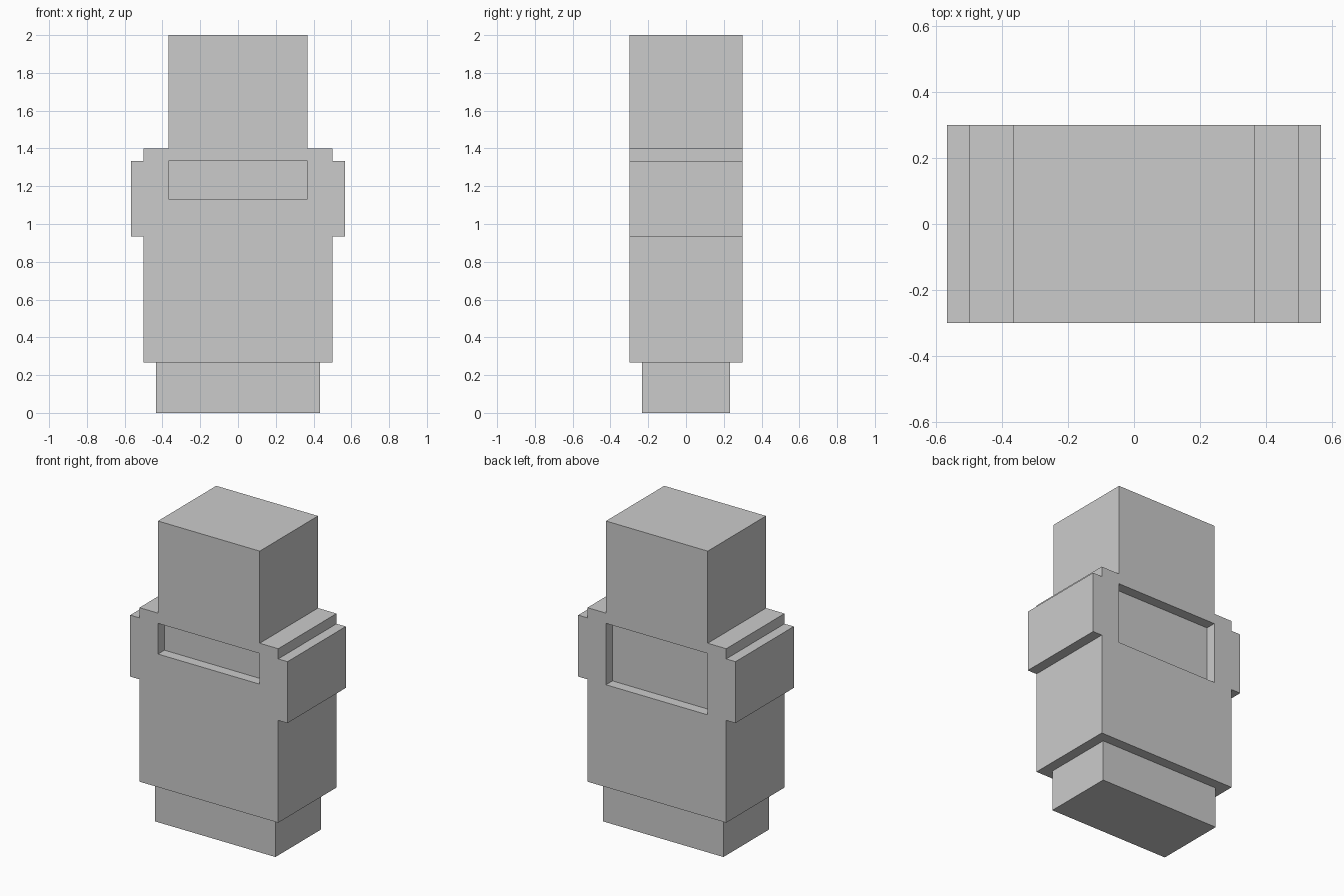
import bpy, bmesh

if "Cube" in bpy.data.objects:
    bpy.data.objects.remove(bpy.data.objects["Cube"])

U = 1 / 15  # the model sits on a grid of fifteenths


def box(name, x, y, z):
    """Box from (min, max) pairs in grid steps."""
    bm = bmesh.new()
    bmesh.ops.create_cube(bm, size=1)
    for v in bm.verts:
        for i, (lo, hi) in enumerate((x, y, z)):
            v.co[i] = (hi if v.co[i] > 0 else lo) * U
    return finish(name, bm)


def finish(name, bm):
    bmesh.ops.recalc_face_normals(bm, faces=bm.faces)
    mesh = bpy.data.meshes.new(name)
    bm.to_mesh(mesh)
    bm.free()
    obj = bpy.data.objects.new(name, mesh)
    bpy.context.collection.objects.link(obj)
    return obj


# Figure: torso, arm blocks and head share one flush, mirrored silhouette
half = [(7.5, 4), (7.5, 14), (8.5, 14), (8.5, 20), (7.5, 20), (7.5, 21), (5.5, 21), (5.5, 30)]
outline = half + [(-x, z) for x, z in reversed(half)]
bm = bmesh.new()
face = bm.faces.new([bm.verts.new((x * U, -4.5 * U, z * U)) for x, z in outline])
side = bmesh.ops.extrude_face_region(bm, geom=[face], use_keep_orig=True)
for v in [g for g in side["geom"] if isinstance(g, bmesh.types.BMVert)]:
    v.co.y = 4.5 * U
figure = finish("torso_arms_and_head", bm)

# Recesses: a shallow slot in front and a taller panel behind
recesses = [
    box("front_recess_cutter", (-5.5, 5.5), (-6, -3.5), (17, 20)),
    box("back_recess_cutter", (-5.5, 5.5), (3.5, 6), (14, 20)),
]
bpy.context.view_layer.objects.active = figure
for cutter in recesses:
    cutter.hide_render = True
    mod = figure.modifiers.new(cutter.name, "BOOLEAN")
    mod.operation = "DIFFERENCE"
    mod.solver = "EXACT"
    mod.object = cutter
    bpy.ops.object.modifier_apply(modifier=mod.name)
    bpy.data.objects.remove(cutter)

# Base: inset plinth under the torso
box("base", (-6.5, 6.5), (-3.5, 3.5), (0, 4))
